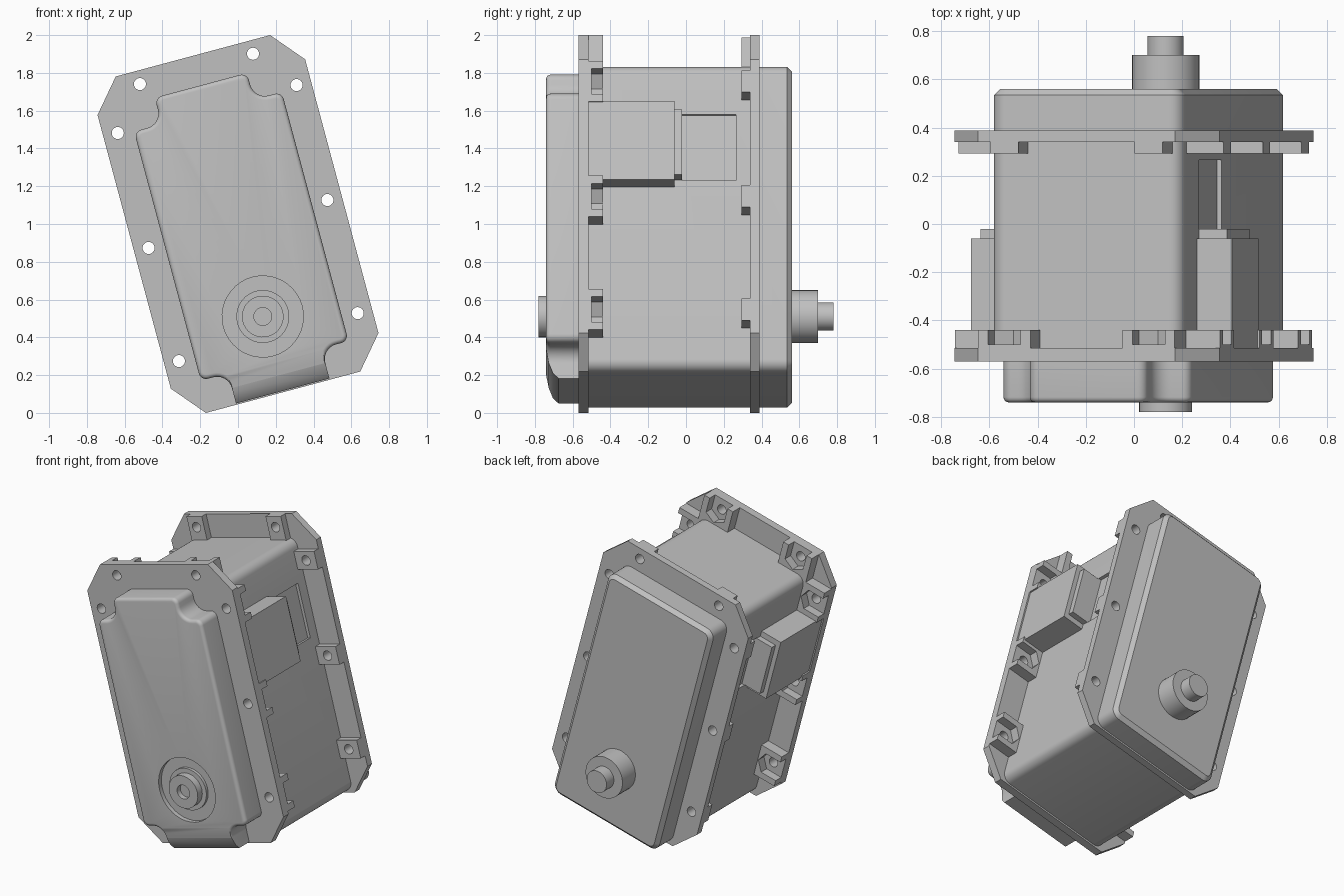
import bpy, bmesh, math
from mathutils import Matrix, Vector

if "Cube" in bpy.data.objects:
    bpy.data.objects.remove(bpy.data.objects["Cube"])

grey = bpy.data.materials.new("housing_grey")
grey.use_nodes = True
grey.diffuse_color = (0.53, 0.53, 0.53, 1)
grey.node_tree.nodes["Principled BSDF"].inputs["Base Color"].default_value = grey.diffuse_color
parts = []


# --- helpers: everything is built upright as (across, depth, height) ---
def prism(bm, outline, y0, y1):
    face = bm.faces.new([bm.verts.new((x, y0, z)) for x, z in outline])
    ext = bmesh.ops.extrude_face_region(bm, geom=[face])["geom"]
    for v in ext:
        if isinstance(v, bmesh.types.BMVert):
            v.co.y = y1


def circle(x, z, r, n=40):
    return [(x + r * math.cos(2 * math.pi * i / n), z + r * math.sin(2 * math.pi * i / n)) for i in range(n)]


def rect(x0, x1, z0, z1):
    return [(x0, z0), (x1, z0), (x1, z1), (x0, z1)]


def rounded(corners, n=8):
    """Fillet every (x, z, radius) right-angled corner."""
    out = []
    for i, (x, z, r) in enumerate(corners):
        p = Vector((x, z))
        a = (Vector(corners[i - 1][:2]) - p).normalized() * r
        b = (Vector(corners[(i + 1) % len(corners)][:2]) - p).normalized() * r
        if r == 0:
            out.append((x, z))
            continue
        for k in range(n + 1):
            t = k / n * math.pi / 2
            q = p + a * (1 - math.sin(t)) + b * (1 - math.cos(t))
            out.append((q.x, q.y))
    return out


def finish(name, bm, is_part=True):
    bmesh.ops.recalc_face_normals(bm, faces=bm.faces)
    mesh = bpy.data.meshes.new(name)
    bm.to_mesh(mesh)
    bm.free()
    obj = bpy.data.objects.new(name, mesh)
    bpy.context.collection.objects.link(obj)
    if is_part:
        mesh.materials.append(grey)
        parts.append(obj)
    return obj


def solid(name, prisms, is_part=True):
    bm = bmesh.new()
    for outline, y0, y1 in prisms:
        prism(bm, outline, y0, y1)
    return finish(name, bm, is_part)


def cut(obj, prisms):
    cutter = solid("cutter", prisms, False)
    cutter.hide_render = True
    mod = obj.modifiers.new("cut", "BOOLEAN")
    mod.operation, mod.solver, mod.object = "DIFFERENCE", "EXACT", cutter
    bpy.context.view_layer.objects.active = obj
    bpy.ops.object.modifier_apply(modifier=mod.name)
    bpy.data.objects.remove(cutter)


def bevel_end(bm, y, offset, segments):
    edges = [e for e in bm.edges if all(abs(v.co.y - y) < 1e-5 for v in e.verts)]
    bmesh.ops.bevel(bm, geom=edges, offset=offset, segments=segments, profile=0.5, affect="EDGES")


# --- main housing with chamfered rear edge and shallow side recesses ---
W, TOP, BOTTOM, SHAFT = 0.41, 0.765, -0.91, -0.507
bm = bmesh.new()
prism(bm, rounded([(-W, BOTTOM, .06), (W, BOTTOM, .06), (W, TOP, .06), (-W, TOP, .06)]), -0.54, 0.56)
bevel_end(bm, 0.56, 0.025, 1)
housing = finish("housing", bm)
cut(housing, [(rect(s * .39, s * .5, .128, .49), -0.02, 0.265) for s in (-1, 1)])

# --- front cover with notched corners and a rolled lower edge ---
bm = bmesh.new()
half = [(.256, -.915, 0), (.256, -.75, .08), (.405, -.75, .04),
        (.405, .615, .04), (.253, .615, .08), (.253, .76, .04)]
prism(bm, rounded(half + [(-x, z, r) for x, z, r in reversed(half)]), -0.74, -0.55)
bevel_end(bm, -0.74, 0.022, 4)
roll = [(-.74, -.76), (-.727, -.83), (-.705, -.885), (-.675, -.915)]
for (y0, z0), (y1, z1) in zip(roll, roll[1:]):
    res = bmesh.ops.bisect_plane(bm, geom=bm.verts[:] + bm.edges[:] + bm.faces[:], dist=1e-6,
                                 plane_co=(0, y0, z0), plane_no=(0, z1 - z0, y0 - y1),
                                 clear_outer=True)
    edges = [g for g in res["geom_cut"] if isinstance(g, bmesh.types.BMEdge)]
    bmesh.ops.contextual_create(bm, geom=edges)
cover = finish("front_cover", bm)
cut(cover, [(circle(0, SHAFT, .215), -0.8, -0.71)])

# --- front bearing boss and rear output shaft ---
boss = solid("front_boss", [(circle(0, SHAFT, .14), -0.73, -0.70), (circle(0, SHAFT, .11), -0.78, -0.731)])
cut(boss, [(circle(0, SHAFT, .047), -0.9, -0.745)])
solid("rear_collar", [(circle(0, SHAFT, .14), 0.55, 0.70)])
solid("rear_shaft", [(circle(0, SHAFT, .075), 0.69, 0.78)])

# --- flanges, bolt pads and nut pockets ---
octagon = [(.423, -.922), (.569, -.75), (.569, .75), (.423, .922)]
octagon += [(-x, -z) for x, z in octagon]
side_bolts = [(s * .49, z) for s in (-1, 1) for z in (-.62, 0, .63)]
top_bolts = [(s * .31, .85) for s in (-1, 1)]
holes = [(circle(x, z, .032, 24), -1, 1) for x, z in side_bolts + top_bolts]
pocket = [(-.075, 0), (-.035, -.07), (.12, -.07), (.12, .07), (-.035, .07)]


def pads(name, half_width, y0, y1):
    blocks = [(rect(*sorted((math.copysign(.38, x), math.copysign(.569, x))),
                    z - half_width, z + half_width), y0, y1) for x, z in side_bolts]
    blocks += [(rect(x - half_width, x + half_width, .74, .922), y0, y1) for x, z in top_bolts]
    return solid(name, blocks)


front_flange = solid("front_flange", [(octagon, -0.57, -0.515)])
rear_flange = solid("rear_flange", [(octagon, 0.34, 0.388)])
front_pads = pads("front_bolt_pads", 0.112, -0.515, -0.44)
rear_pads = pads("rear_bolt_pads", 0.06, 0.293, 0.34)
slots = [([(x + math.copysign(1, x) * a, z + b) for a, b in pocket], -0.5, -0.4) for x, z in side_bolts]
slots += [([(x + b, z + a) for a, b in pocket], -0.5, -0.4) for x, z in top_bolts]
cut(front_pads, slots)
for obj in (front_flange, rear_flange, front_pads, rear_pads):
    cut(obj, holes)

# --- side connector blocks ---
for side, s in (("left", 1), ("right", -1)):
    solid(side + "_connector", [(rect(s * .38, s * .56, .093, .523), -0.515, -0.06)])
    solid(side + "_connector_lip", [(rect(s * .38, s * .53, .13, .485), -0.07, -0.02)])

# --- smooth the curves, then lean the whole unit to one side ---
lean = Matrix.Translation((0, 0, 1)) @ Matrix.Rotation(math.radians(-15), 4, "Y")
bpy.ops.object.select_all(action="DESELECT")
for obj in parts:
    obj.data.transform(lean)
    obj.select_set(True)
bpy.context.view_layer.objects.active = parts[0]
bpy.ops.object.shade_smooth_by_angle(angle=math.radians(30))
